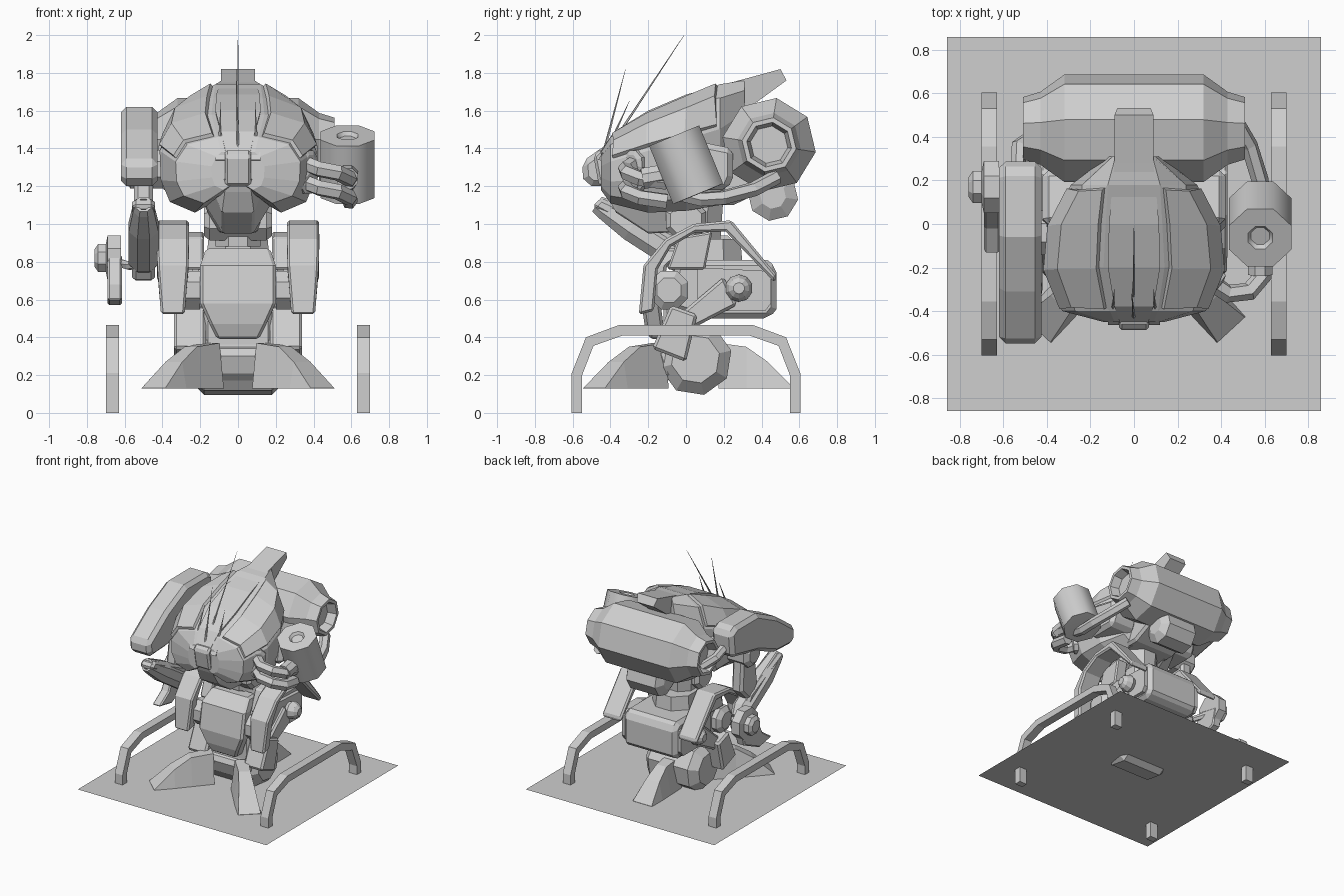
import bpy, bmesh, math
from mathutils import Vector

grey = bpy.data.materials.new("plain_grey")
grey.diffuse_color = (0.62, 0.62, 0.62, 1)


def finish(name, bm, bevel=0.0, closed=True):
    if closed:
        bmesh.ops.recalc_face_normals(bm, faces=bm.faces)
    me = bpy.data.meshes.new(name)
    bm.to_mesh(me)
    bm.free()
    me.materials.append(grey)
    ob = bpy.data.objects.new(name, me)
    bpy.context.collection.objects.link(ob)
    if bevel:
        m = ob.modifiers.new("chamfer", 'BEVEL')
        m.width, m.segments, m.limit_method = bevel, 1, 'ANGLE'
        m.angle_limit = math.radians(50)
    return ob


def loft(name, rings, bevel=0.0):
    """Skin closed rings of equal length and cap both ends."""
    bm = bmesh.new()
    vs = [[bm.verts.new(p) for p in r] for r in rings]
    n = len(vs[0])
    for a, b in zip(vs, vs[1:]):
        for i in range(n):
            j = (i + 1) % n
            bm.faces.new((a[i], a[j], b[j], b[i]))
    bm.faces.new(vs[0])
    bm.faces.new(vs[-1])
    return finish(name, bm, bevel)


def prism(name, yz, x0, x1, bevel=0.0):
    """Side profile (y, z) extruded from x0 to x1."""
    return loft(name, [[(x, y, z) for y, z in yz] for x in (x0, x1)], bevel)


def lathe(name, prof, origin, axis, n=8, turn=0.5):
    """Turn (distance, radius) pairs around an axis."""
    ax = Vector(axis).normalized()
    u = ax.cross(Vector((0, 0, 1)) if abs(ax.z) < 0.9 else Vector((1, 0, 0))).normalized()
    v = ax.cross(u)
    rings = []
    for t, r in prof:
        rings.append([Vector(origin) + ax * t + (u * math.cos(a) + v * math.sin(a)) * r
                      for a in [(i + turn) * 2 * math.pi / n for i in range(n)]])
    return loft(name, rings)


def rod(name, p0, p1, r0, r1=None, n=8):
    d = Vector(p1) - Vector(p0)
    return lathe(name, [(0, r0), (d.length, r0 if r1 is None else r1)], p0, d, n)


def hose(name, pts, r):
    """Bent hose through points, six sides."""
    pts = [Vector(p) for p in pts]
    rings = []
    for i, p in enumerate(pts):
        d = (pts[min(i + 1, len(pts) - 1)] - pts[max(i - 1, 0)]).normalized()
        u = d.cross(Vector((0.1, 0.2, 1))).normalized()
        v = d.cross(u)
        rings.append([p + (u * math.cos(k * math.pi / 3) + v * math.sin(k * math.pi / 3)) * r
                      for k in range(6)])
    return loft(name, rings)


# ---- base plate
bm = bmesh.new()
bm.faces.new([bm.verts.new((x, y, 0.13)) for x, y in
              ((-0.86, -0.86), (0.86, -0.86), (0.86, 0.86), (-0.86, 0.86))])
finish("base_plate", bm, closed=False)

# ---- arched side skids
half = [(0.605, 0), (0.605, 0.21), (0.53, 0.40), (0.355, 0.465)]
inner = [(0.335, 0.41), (0.49, 0.355), (0.55, 0.20), (0.55, 0)]
arch = half + [(-y, z) for y, z in reversed(half)] + [(-y, z) for y, z in reversed(inner)] + inner
for s in (-1, 1):
    prism("side_skid", arch, s * 0.63, s * 0.70)

# ---- two splayed front toes and one rear toe
for name, dx, dy, reach in (("front_toe", -0.68, -0.74, 0.66), ("front_toe", 0.68, -0.74, 0.66),
                            ("rear_toe", 0.0, 1.0, 0.57)):
    d, c = Vector((dx, dy, 0)).normalized(), Vector((-dy, dx, 0)).normalized()
    rings = []
    for r, w, top, h in ((0.30, 0.08, 0.05, 0.37), (0.56, 0.085, 0.045, 0.35),
                         (0.76, 0.09, 0.06, 0.27), (1.0, 0.088, 0.085, 0.132)):
        rings.append([d * r * reach + c * a + Vector((0, 0, z)) for a, z in
                      ((-w, 0.13), (w, 0.13), (top, h), (-top, h))])
    loft(name, rings)

# ---- ankle hub, shin and knee
lathe("ankle_hub", [(-0.24, 0.13), (-0.18, 0.195), (0.18, 0.195), (0.24, 0.13)], (0, 0.05, 0.285),
      (1, 0, 0), 8, 0.3)
prism("ankle_guard", [(-0.12, 0.18), (-0.17, 0.33), (-0.05, 0.38), (0.03, 0.14)], -0.20, 0.20, 0.03)
prism("shin", [(-0.12, 0.34), (0.02, 0.28), (0.08, 0.50), (-0.02, 0.72), (-0.12, 0.72)], -0.18, 0.18, 0.02)
for s in (-1, 1):
    prism("shin_side", [(-0.18, 0.34), (0.0, 0.27), (0.06, 0.52), (-0.08, 0.57)], s * 0.17, s * 0.34, 0.015)
    prism("piston", [(-0.06, 0.50), (0.02, 0.44), (0.27, 0.57), (0.20, 0.72)], s * 0.20, s * 0.30, 0.015)
    lathe("knee_cap", [(0, 0.11), (0.08, 0.11), (0.11, 0.07)], (s * 0.2, -0.09, 0.65), (s, 0, 0))
    lathe("piston_ball", [(-0.068, 0.03), (-0.045, 0.055), (0, 0.073), (0.045, 0.055), (0.068, 0.03)],
          (s * 0.30, 0.28, 0.66), (1, 0, 0), 10)

# front thigh shield
loft("thigh_shield", [[(x * w, y + (0.1 if i > 1 else 0), z) for i, x in enumerate((-1, 1, 1, -1))]
                      for w, y, z in ((0.11, -0.19, 0.39), (0.15, -0.22, 0.47), (0.20, -0.235, 0.58),
                                      (0.20, -0.20, 0.78), (0.17, -0.10, 0.87))], 0.015)

# ---- hip casing and fenders
prism("hip_casing", [(-0.10, 0.56), (0.08, 0.50), (0.44, 0.50), (0.48, 0.55), (0.48, 0.77), (0.43, 0.81),
                     (-0.05, 0.81)], -0.24, 0.24, 0.03)
fender = [(-0.25, 0.52), (-0.225, 0.78), (-0.11, 0.92), (0.04, 1.0), (0.24, 1.02), (0.48, 0.73), (0.47, 0.69),
          (0.21, 0.96), (0.05, 0.955), (-0.08, 0.88), (-0.15, 0.76), (-0.17, 0.54)]
for s in (-1, 1):
    # the fender narrows toward its lower front end
    loft("hip_fender", [[(s * (x + k * max(0, 0.8 - z) * (y < 0)), y, z) for y, z in fender]
                        for x, k in ((0.26, 0.08), (0.43, -0.08))], 0.012)
    prism("fender_bracket", [(-0.1, 0.76), (0.1, 0.76), (0.14, 0.96), (-0.04, 0.93)], s * 0.18, s * 0.28, 0.01)
    prism("hip_side_plate", [(0.06, 0.54), (0.42, 0.54), (0.45, 0.58), (0.45, 0.75), (0.06, 0.77)],
          s * 0.23, s * 0.27)

# ---- waist
rod("waist", (0, 0.13, 0.72), (0, 0.13, 0.92), 0.19, 0.17)
rod("waist_neck", (0, 0.06, 0.88), (0, 0.06, 1.15), 0.13, 0.15)
lathe("waist_joint", [(-0.18, 0.09), (-0.15, 0.115), (0.15, 0.115), (0.18, 0.09)], (0, 0, 1.02), (1, 0, 0))
loft("chin", [[(-a, y0, z0), (a, y0, z0), (b, y1, z1), (-b, y1, z1)] for a, y0, z0, b, y1, z1 in
              ((0.07, -0.43, 1.17, 0.07, -0.46, 1.25), (0.085, -0.37, 1.06, 0.14, -0.36, 1.20),
               (0.08, -0.20, 0.95, 0.19, -0.2, 1.13), (0.12, 0.02, 0.96, 0.2, 0.1, 1.15))], 0.01)

# ---- hull with split cheeks and framed side panels
shape = [(0.26, 0.13), (0.55, 0.0), (0.87, 0.11), (0.985, 0.33), (1.0, 0.63), (0.82, 0.885)]
bm = bmesh.new()
rows = []
for y, w, zb, zt, ridge in ((-0.45, 0.14, 1.18, 1.38, 0.09), (-0.40, 0.33, 1.11, 1.46, 0.11),
                            (-0.20, 0.415, 1.06, 1.58, 0.14), (0.0, 0.39, 1.07, 1.67, 0.13),
                            (0.18, 0.29, 1.10, 1.74, 0.12), (0.31, 0.12, 1.30, 1.76, 0.085)):
    p = [(w * fx, zb + (zt - zb) * fz) for fx, fz in shape] + [(ridge, zt)]
    p += [(-x, z) for x, z in reversed(p)]
    rows.append([bm.verts.new((x, y, z)) for x, z in p])
panels = {4: [], 8: []}
for k, (a, b) in enumerate(zip(rows, rows[1:])):
    for i in range(14):
        j = (i + 1) % 14
        f = bm.faces.new((a[i], a[j], b[j], b[i]))
        if 1 <= k <= 3 and i in (4, 5, 7, 8):
            panels[4 if i < 6 else 8].append(f)
bm.faces.new(rows[0])
bm.faces.new(rows[-1])
bmesh.ops.recalc_face_normals(bm, faces=bm.faces)
for fs in panels.values():
    bmesh.ops.inset_region(bm, faces=fs, thickness=0.022, depth=0.0)
    bmesh.ops.inset_region(bm, faces=fs, thickness=0.008, depth=0.02)
finish("hull", bm)

# central spine running up into the tail fin
loft("spine", [[(-w, y, z), (w, y, z), (w * 0.85, y + dy, z - dz), (-w * 0.85, y + dy, z - dz)]
               for w, y, z, dy, dz in
               ((0.06, -0.47, 1.36, 0.02, 0.1), (0.09, -0.38, 1.49, 0.02, 0.1), (0.12, -0.20, 1.60, 0.02, 0.1),
                (0.115, 0.0, 1.685, 0.02, 0.1), (0.09, 0.28, 1.76, 0.06, 0.14), (0.09, 0.50, 1.82, 0.032, 0.06))])
prism("nose", [(-0.49, 1.36), (-0.45, 1.40), (-0.40, 1.36), (-0.40, 1.2), (-0.46, 1.2)], -0.07, 0.07, 0.015)
prism("nose_bar", [(-0.465, 1.34), (-0.44, 1.38), (-0.41, 1.36), (-0.43, 1.33)], -0.12, 0.12)

# antennas
for x, y, z, tx, ty, tz, r in ((0, -0.44, 1.35, 0, -0.01, 2.0, 0.009), (0, -0.44, 1.36, -0.01, -0.32, 1.82, 0.009),
                               (0.10, -0.43, 1.36, 0.09, -0.30, 1.65, 0.011),
                               (-0.10, -0.43, 1.36, -0.09, -0.30, 1.65, 0.011)):
    rod("antenna", (x, y, z), (tx, ty, tz), r, 0.001, 5)

# ---- rear engine drum, lower pod and mounts
lathe("engine", [(-0.44, 0.10), (-0.51, 0.12), (-0.51, 0.145), (-0.43, 0.17), (-0.32, 0.25), (0.32, 0.25),
                 (0.43, 0.17), (0.51, 0.145), (0.51, 0.12), (0.44, 0.10)], (0, 0.44, 1.42), (1, 0, 0), 8, 0.8)
lathe("lower_pod", [(-0.17, 0.07), (-0.13, 0.135), (0.13, 0.135), (0.17, 0.07)], (0, 0.46, 1.15), (1, 0, 0), 8, 0.8)
prism("engine_mount", [(0.05, 1.10), (0.25, 1.10), (0.42, 1.18), (0.35, 1.5), (0.05, 1.5)], -0.2, 0.2, 0.02)
for s in (-1, 1):
    prism("shoulder_block", [(-0.05, 1.18), (0.22, 1.18), (0.25, 1.25), (0.25, 1.40), (0.0, 1.45)],
          s * 0.18, s * 0.42, 0.03)

# ---- cannon arm on the positive side
drum = lathe("cannon_drum", [(-0.17, 0.10), (-0.168, 0.155), (0.165, 0.155), (0.165, 0.06), (0.145, 0.045),
                             (0.145, 0.02)], (0.58, 0.0, 1.315), (0, -0.38, 0.925))
drum.select_set(True)
bpy.context.view_layer.objects.active = drum
bpy.ops.object.shade_smooth_by_angle(angle=math.radians(48))
for dz in (0.0, -0.10):
    hose("cannon_hose", [(0.36, -0.27, 1.32 + dz), (0.43, -0.32, 1.29 + dz), (0.53, -0.31, 1.27 + dz),
                         (0.59, -0.24, 1.24 + dz), (0.59, -0.10, 1.22 + dz)], 0.043)
    lathe("hose_collar", [(0, 0.07), (0.05, 0.07), (0.06, 0.045)], (0.34, -0.25, 1.33 + dz), (0.75, -0.65, -0.1))
rod("hose_socket", (0.58, -0.23, 1.24), (0.58, -0.06, 1.27), 0.06)
hose("cannon_strut", [(0.58, -0.04, 1.16), (0.585, 0.08, 1.13), (0.58, 0.2, 1.14), (0.53, 0.36, 1.185),
                      (0.46, 0.48, 1.25)], 0.04)

# ---- armoured arm on the negative side
prism("arm_armour", [(0.29, 1.58), (0.22, 1.62), (-0.06, 1.62), (-0.31, 1.50), (-0.55, 1.33), (-0.545, 1.24),
                     (-0.50, 1.20), (-0.30, 1.21), (-0.06, 1.31), (0.27, 1.38)], -0.62, -0.425, 0.03)
hose("arm_strut", [(-0.44, 0.42, 1.32), (-0.53, 0.36, 1.40), (-0.53, 0.24, 1.45)], 0.035)
lathe("arm_joint", [(0, 0.11), (0.17, 0.11), (0.20, 0.07)], (-0.40, -0.04, 1.29), (-1, 0, 0))
prism("elbow", [(-0.12, 1.30), (0.04, 1.30), (0.06, 1.0), (-0.06, 0.88), (-0.16, 1.0)], -0.55, -0.45, 0.02)
lathe("forearm_gun", [(0, 0.05), (0.08, 0.085), (0.40, 0.085), (0.58, 0.06), (0.62, 0.05), (0.62, 0.035),
                      (0.52, 0.03)], (-0.5, 0.05, 0.77), (0, -0.84, 0.54))
prism("gun_shell", [(-0.50, 1.09), (-0.45, 1.14), (-0.05, 0.95), (0.08, 0.74), (0.0, 0.69), (-0.16, 0.90)],
      -0.56, -0.44, 0.02)
hose("gun_link", [(-0.42, -0.02, 0.82), (-0.50, -0.06, 0.79), (-0.58, 0.02, 0.78), (-0.65, 0.14, 0.80)], 0.025)
lathe("hand_hub", [(0, 0.13), (0.07, 0.13), (0.08, 0.08), (0.12, 0.08), (0.14, 0.05)],
      (-0.62, 0.17, 0.82), (-1, 0, 0))
prism("hand_claw", [(0.06, 0.84), (0.26, 0.80), (0.22, 0.66), (0.02, 0.57), (-0.14, 0.60), (-0.02, 0.68)],
      -0.69, -0.615, 0.01)
